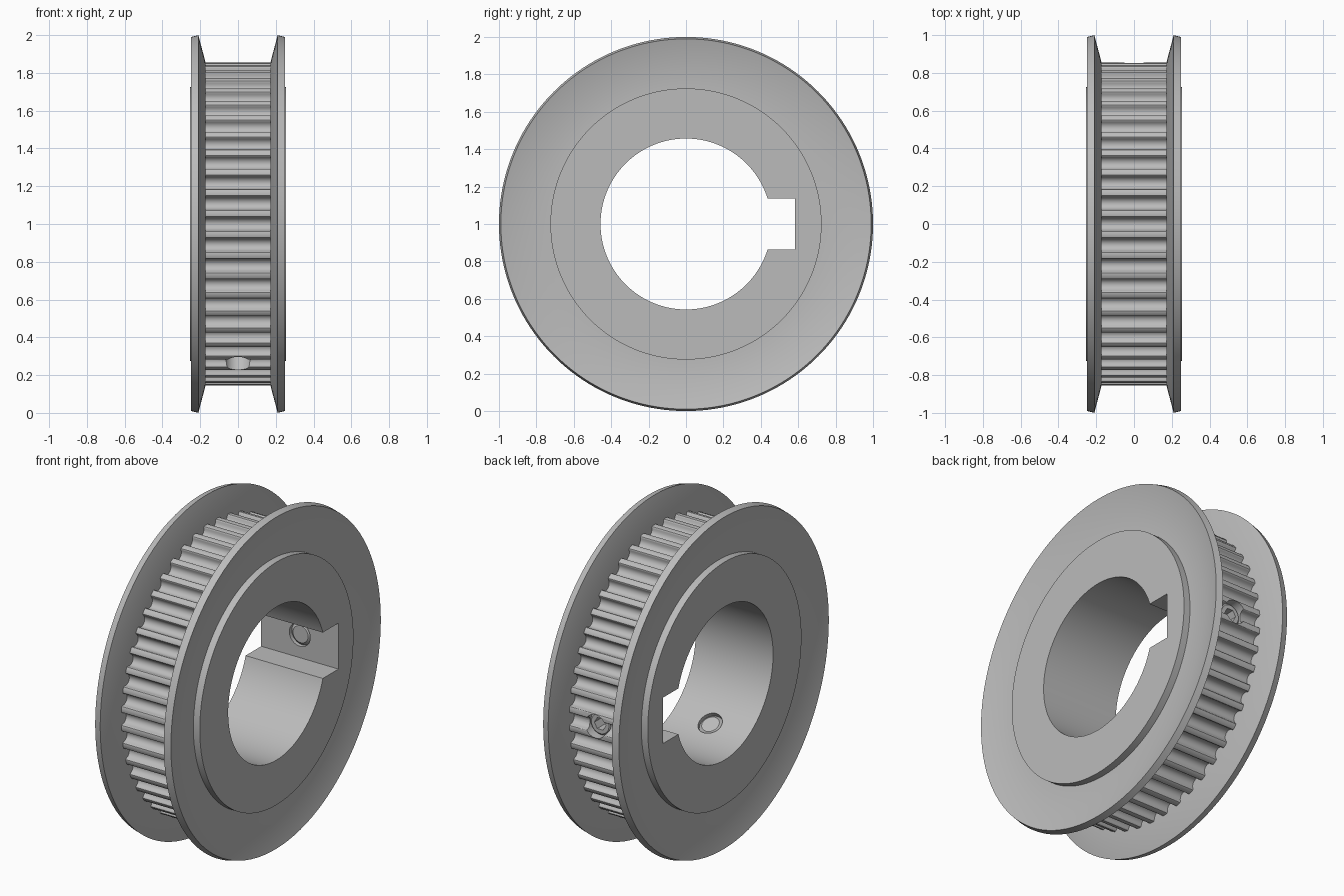
import bpy, bmesh
from math import sin, cos, pi, radians
from mathutils import Matrix, Vector

if "Cube" in bpy.data.objects:
    bpy.data.objects.remove(bpy.data.objects["Cube"], do_unlink=True)

steel = bpy.data.materials.new("grey_steel")
steel.use_nodes = True
GREY = (0.5, 0.5, 0.5, 1)
steel.diffuse_color = GREY
steel.node_tree.nodes["Principled BSDF"].inputs["Base Color"].default_value = GREY

CENTRE = Matrix.Translation((0, 0, 1))
AXLE = CENTRE @ Matrix.Rotation(pi / 2, 4, "Y")     # local z runs along x
TEETH = 48
TIP, BORE, HUB = 0.855, 0.457, 0.725


def radial(angle):
    """Local z points outwards from the axle at an angle from +y."""
    return CENTRE @ Matrix.Rotation(angle - pi / 2, 4, "X")


def finish(name, bm, matrix):
    bmesh.ops.recalc_face_normals(bm, faces=bm.faces)
    bm.transform(matrix)
    mesh = bpy.data.meshes.new(name)
    bm.to_mesh(mesh)
    bm.free()
    mesh.materials.append(steel)
    obj = bpy.data.objects.new(name, mesh)
    bpy.context.collection.objects.link(obj)
    return obj


def stack(name, rings, matrix, closed=False):
    """Skin a list of equal point rings; cap the ends or close into a loop."""
    bm = bmesh.new()
    loops = [[bm.verts.new(p) for p in ring] for ring in rings]
    pairs = list(zip(loops, loops[1:]))
    if closed:
        pairs.append((loops[-1], loops[0]))
    else:
        bm.faces.new(loops[0])
        bm.faces.new(loops[-1])
    n = len(loops[0])
    for a, b in pairs:
        for i in range(n):
            j = (i + 1) % n
            bm.faces.new((a[i], a[j], b[j], b[i]))
    return finish(name, bm, matrix)


def lathe(name, profile, matrix, sides=128, closed=False):
    """Revolve (height, radius) points about local z."""
    rings = [[Vector((r * cos(2 * pi * i / sides), r * sin(2 * pi * i / sides), h))
              for i in range(sides)] for h, r in profile]
    return stack(name, rings, matrix, closed)


def activate(obj):
    bpy.ops.object.select_all(action="DESELECT")
    obj.select_set(True)
    bpy.context.view_layer.objects.active = obj


def combine(obj, other, operation):
    mod = obj.modifiers.new(operation, "BOOLEAN")
    mod.operation, mod.solver, mod.object = operation, "EXACT", other
    activate(obj)
    bpy.ops.object.modifier_apply(modifier=mod.name)
    bpy.data.objects.remove(other, do_unlink=True)


def tooth_outline():
    """Round-bottomed grooves with softened corners, one centred on +y."""
    w, top = 0.035, 0.012
    left = [(-w - 0.009, 0), (-w - 0.004, 0.002), (-w - 0.001, 0.006)]
    arc = [(-w * cos(pi * k / 10), top + w * sin(pi * k / 10)) for k in range(11)]
    groove = left + arc + [(-s, d) for s, d in reversed(left)]
    points = []
    for t in range(TEETH):
        for s, depth in groove:
            a = 2 * pi * t / TEETH + s / TIP
            points.append(((TIP - depth) * cos(a), (TIP - depth) * sin(a)))
    return points


# Toothed body with the hub
outline = tooth_outline()
body = stack("toothed_body", [[(x, y, h) for x, y in outline] for h in (-0.174, 0.174)], AXLE)
combine(body, lathe("hub", [(-0.255, HUB), (0.255, HUB)], AXLE), "UNION")

# Bore and keyway
combine(body, lathe("bore_cutter", [(-0.4, BORE), (0.4, BORE)], AXLE), "DIFFERENCE")
key = bmesh.new()
bmesh.ops.create_cube(key, size=1, matrix=Matrix.Diagonal((0.8, 0.283, 0.274, 1)))
combine(body, finish("keyway_cutter", key, CENTRE @ Matrix.Translation((0, 0.4415, 0))),
        "DIFFERENCE")

# Threaded holes and set screws, one behind the keyway and one in the bore
for name, angle, start in (("keyway", 0, 0.59), ("bore", radians(240), 0.462)):
    axis = radial(angle)
    combine(body, lathe("hole_cutter", [(0.35, 0.069), (1, 0.069)], axis, 48), "DIFFERENCE")
    end = start + 0.22
    screw = lathe(name + "_set_screw",
                  [(start, 0.05), (start + 0.016, 0.0685), (end - 0.01, 0.0685), (end, 0.058)],
                  axis, 48)
    combine(screw, lathe("socket_cutter", [(end - 0.08, 0.038), (end + 0.1, 0.038)], axis, 6),
            "DIFFERENCE")

# Flanges, flared outwards beyond the teeth
for name, side in (("left", 1), ("right", -1)):
    section = [(0.172, 0.715), (0.172, 0.856), (0.21, 1.0),
               (0.25, 0.99), (0.213, 0.85), (0.213, 0.715)]
    lathe(name + "_flange", [(side * x, r) for x, r in section], AXLE, 160, True)

for obj in list(bpy.context.collection.objects):
    if obj.type == "MESH" and obj.data.materials and obj.data.materials[0] == steel:
        activate(obj)
        bpy.ops.object.shade_smooth_by_angle(angle=radians(30))
